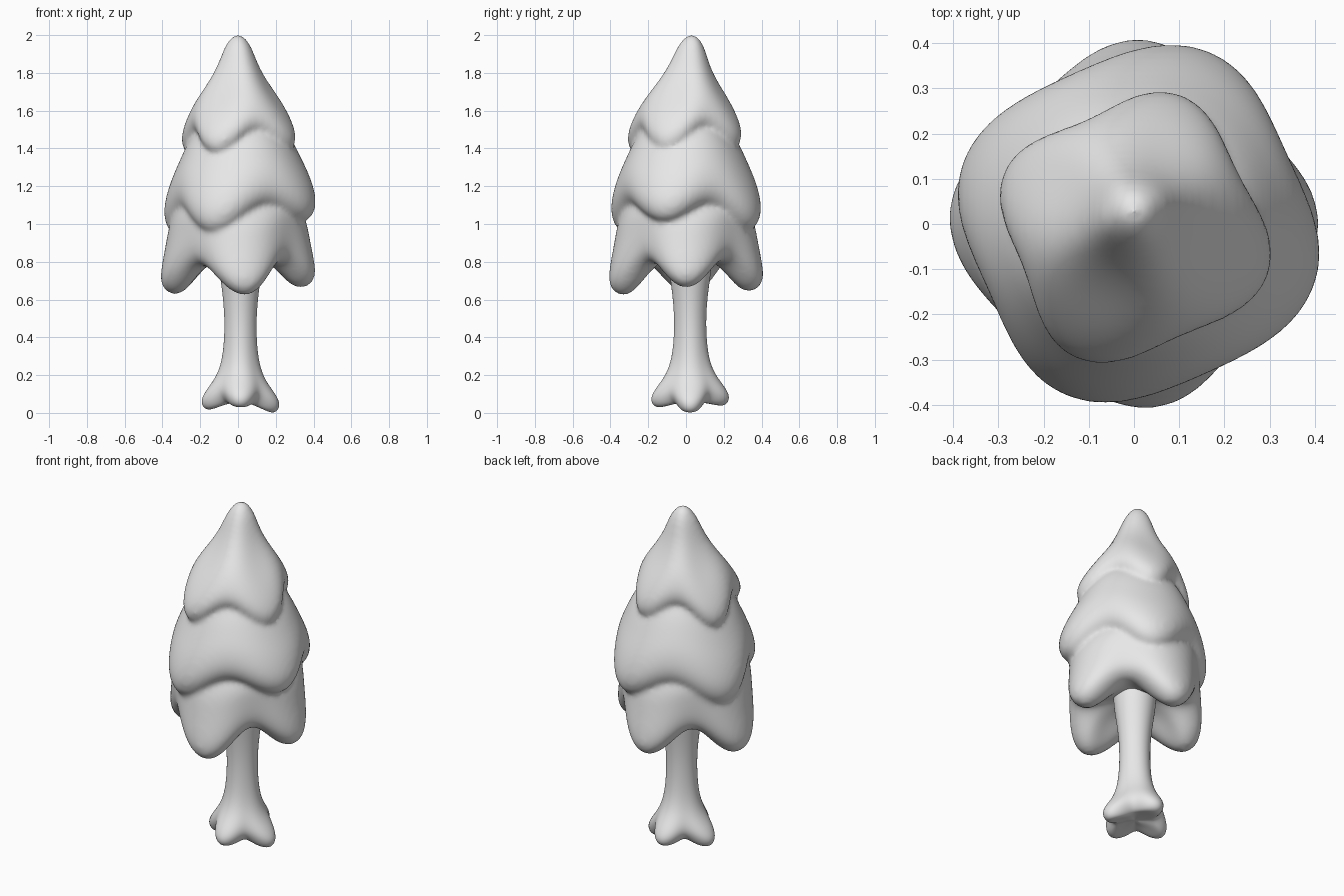
import bpy
import bmesh
from math import cos, sin, pi, radians

cube = bpy.data.objects.get("Cube")
if cube:
    bpy.data.objects.remove(cube, do_unlink=True)

# One plain grey for the whole tree
grey = bpy.data.materials.new("plain_grey")
grey.use_nodes = True
grey.diffuse_color = (0.8, 0.8, 0.8, 1)
grey.node_tree.nodes["Principled BSDF"].inputs["Base Color"].default_value = (0.8, 0.8, 0.8, 1)

SEGMENTS = 32


def lobe_at(theta, lobes):
    """Return (strength 0..1, tip height) for a direction between two lobes."""
    for i, (a, tip_a) in enumerate(lobes):
        b, tip_b = lobes[(i + 1) % len(lobes)]
        span = (b - a) % 360
        offset = (theta - a) % 360
        if offset < span:
            u = offset / span
            blend = (1 - cos(pi * u)) / 2
            return 0.5 + 0.5 * cos(2 * pi * u), tip_a + (tip_b - tip_a) * blend
    return 1, lobes[0][1]


def lobed_shell(bm, crown, outer, inner, ceiling, lobes, rise, depth, power,
                centre=(0, 0), lean=0):
    """Closed turned form whose hem hangs in lobes and folds back underneath."""
    top, low = outer[0][0], outer[-1][0]
    rings = []
    for k, (height, radius) in enumerate(outer + inner):
        under = k >= len(outer)
        t = 1 if under else (top - height) / (top - low)
        ring = []
        for s in range(SEGMENTS):
            theta = 360 * s / SEGMENTS
            strength, tip = lobe_at(theta, lobes)
            hem = tip + rise * (1 - strength)
            z = hem + (ceiling - hem) * height if under else top + (hem - top) * t
            r = radius * (1 - depth * t ** power * (1 - strength))
            a = radians(theta)
            ring.append(bm.verts.new((centre[0] + r * cos(a),
                                      centre[1] + lean * (1 - t) + r * sin(a), z)))
        rings.append(ring)
    for upper, lower in zip(rings, rings[1:]):
        for s in range(SEGMENTS):
            n = (s + 1) % SEGMENTS
            bm.faces.new((upper[s], lower[s], lower[n], upper[n]))
    # Close both ends with a fan
    for ring, z, shift in ((rings[0], crown, lean), (rings[-1], ceiling, 0)):
        pole = bm.verts.new((centre[0], centre[1] + shift, z))
        for s in range(SEGMENTS):
            bm.faces.new((ring[s], ring[(s + 1) % SEGMENTS], pole))


def finish(name, bm):
    bmesh.ops.recalc_face_normals(bm, faces=bm.faces)
    for face in bm.faces:
        face.smooth = True
    mesh = bpy.data.meshes.new(name)
    bm.to_mesh(mesh)
    bm.free()
    mesh.materials.append(grey)
    obj = bpy.data.objects.new(name, mesh)
    bpy.context.collection.objects.link(obj)
    obj.modifiers.new("rounding", "SUBSURF").levels = 2
    obj.modifiers["rounding"].render_levels = 2
    return obj


# Trunk flaring into four roots
bm = bmesh.new()
lobed_shell(
    bm, 0.95,
    [(0.92, 0.12), (0.76, 0.115), (0.65, 0.097), (0.5, 0.083), (0.35, 0.088),
     (0.25, 0.105), (0.18, 0.135), (0.12, 0.182), (0.07, 0.213), (0.03, 0.208), (0.01, 0.18)],
    [(0.2, 0.14), (0.7, 0.08)], 0.06,
    [(0, -0.005), (90, 0.035), (180, 0.012), (270, 0.025)],
    rise=0.035, depth=0.43, power=5, centre=(0.013, 0.022))
finish("trunk", bm)

# Three draped tiers of foliage, fused into one soft mass
bm = bmesh.new()
lobed_shell(
    bm, 2.006,
    [(1.99, 0.035), (1.95, 0.062), (1.9, 0.083), (1.8, 0.118), (1.7, 0.175), (1.6, 0.25),
     (1.5, 0.308), (1.43, 0.325), (1.38, 0.305), (1.36, 0.265)],
    [(0.2, 0.2), (0.8, 0.1)], 1.5,
    [(-18, 1.37), (72, 1.38), (156, 1.35), (245, 1.36)],
    rise=0.12, depth=0.23, power=1.5, centre=(0, -0.016), lean=0.046)
lobed_shell(
    bm, 1.62,
    [(1.58, 0.15), (1.5, 0.235), (1.4, 0.29), (1.3, 0.335), (1.2, 0.383),
     (1.1, 0.415), (1.03, 0.42), (0.97, 0.4), (0.94, 0.35)],
    [(0.2, 0.27), (0.8, 0.12)], 1.1,
    [(-18, 1.0), (67, 0.95), (162, 0.93), (246, 0.94)],
    rise=0.12, depth=0.18, power=1.5, centre=(0.01, 0))
lobed_shell(
    bm, 1.25,
    [(1.2, 0.25), (1.1, 0.325), (1.0, 0.367), (0.9, 0.384), (0.8, 0.405),
     (0.72, 0.418), (0.66, 0.41), (0.62, 0.36)],
    [(0.05, 0.295), (0.4, 0.235), (0.8, 0.17), (0.95, 0.09)], 0.83,
    [(0, 0.65), (88, 0.63), (176, 0.615), (277, 0.61)],
    rise=0.17, depth=0.24, power=1.5)
foliage = finish("foliage", bm)
fuse = foliage.modifiers.new("fuse", "REMESH")
fuse.mode = "VOXEL"
fuse.voxel_size = 0.014
fuse.use_smooth_shade = True
soften = foliage.modifiers.new("soften", "SMOOTH")
soften.factor = 0.5
soften.iterations = 9
